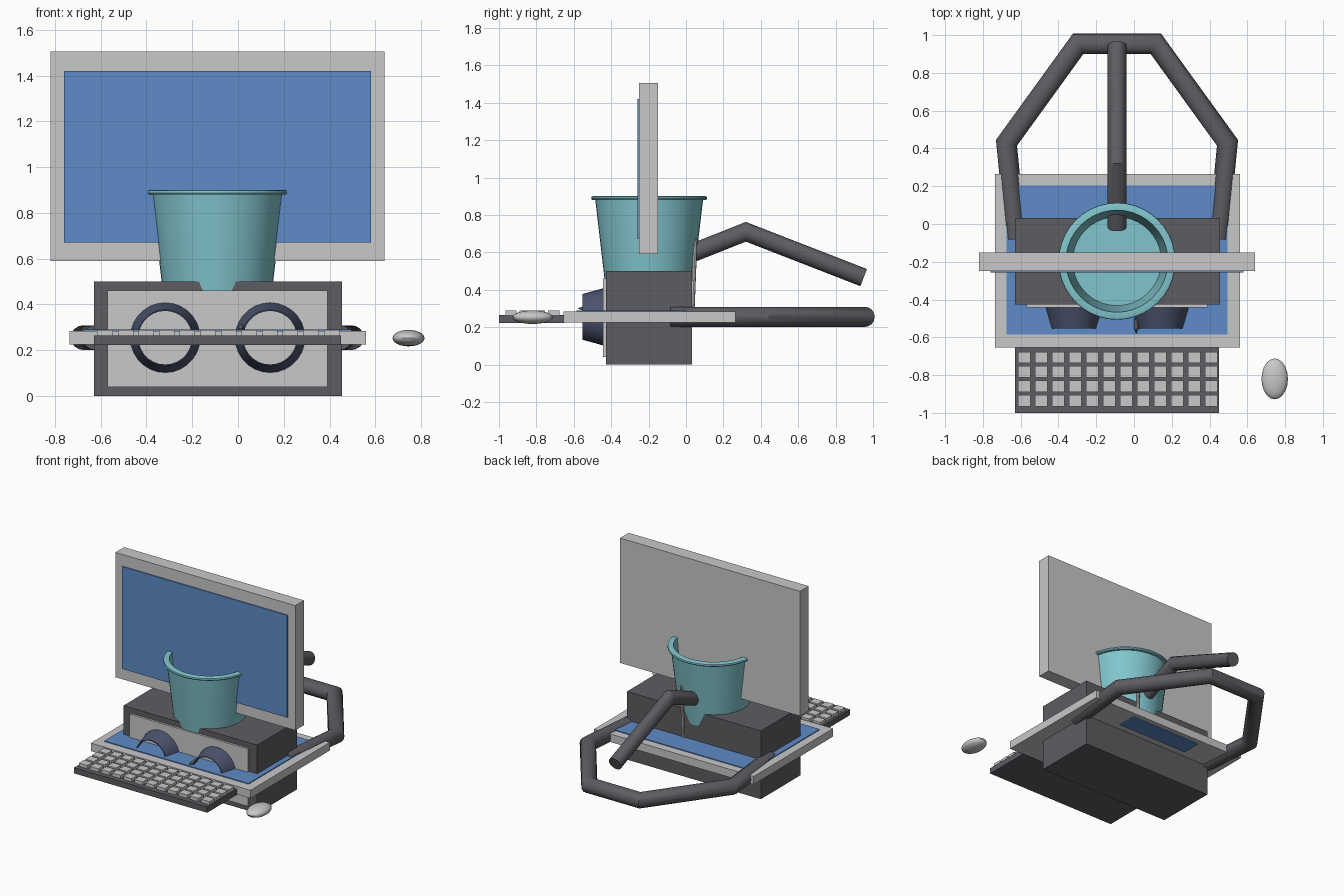
import bpy, bmesh, math
from mathutils import Vector, Matrix

if "Cube" in bpy.data.objects:
    bpy.data.objects.remove(bpy.data.objects["Cube"], do_unlink=True)


def material(name, rgb):
    m = bpy.data.materials.new(name)
    m.use_nodes = True
    m.diffuse_color = (*rgb, 1)
    m.node_tree.nodes["Principled BSDF"].inputs["Base Color"].default_value = (*rgb, 1)
    return m


light = material("light grey", (0.58, 0.58, 0.59))
dark = material("dark grey", (0.11, 0.107, 0.12))
blue = material("screen blue", (0.11, 0.26, 0.57))
teal = material("teal", (0.22, 0.56, 0.61))
navy = material("slate navy", (0.07, 0.085, 0.15))

MID = -0.09  # shared centre line of the machine


def finish(name, bm, mat, smooth=False):
    bmesh.ops.recalc_face_normals(bm, faces=bm.faces)
    mesh = bpy.data.meshes.new(name)
    bm.to_mesh(mesh)
    bm.free()
    mesh.materials.append(mat)
    ob = bpy.data.objects.new(name, mesh)
    bpy.context.collection.objects.link(ob)
    if smooth:
        bpy.ops.object.select_all(action="DESELECT")
        ob.select_set(True)
        bpy.context.view_layer.objects.active = ob
        bpy.ops.object.shade_smooth_by_angle(angle=math.radians(35))
    return ob


def add_box(bm, x, y, z):
    size = Matrix.Diagonal((x[1] - x[0], y[1] - y[0], z[1] - z[0], 1))
    mid = Matrix.Translation((sum(x) / 2, sum(y) / 2, sum(z) / 2))
    bmesh.ops.create_cube(bm, size=1, matrix=mid @ size)


def box(name, x, y, z, mat):
    bm = bmesh.new()
    add_box(bm, x, y, z)
    return finish(name, bm, mat)


def lathe(name, profile, mat, matrix, closed=False, steps=40):
    """Spin a (radius, height) profile around z, then place it."""
    bm = bmesh.new()
    verts = [bm.verts.new((r, 0, h)) for r, h in profile]
    pairs = list(zip(verts, verts[1:]))
    if closed:
        pairs.append((verts[-1], verts[0]))
    edges = [bm.edges.new(p) for p in pairs]
    bmesh.ops.spin(bm, geom=verts + edges, axis=(0, 0, 1), cent=(0, 0, 0),
                   angle=math.tau, steps=steps)
    bmesh.ops.remove_doubles(bm, verts=bm.verts, dist=0.0001)
    bmesh.ops.transform(bm, matrix=matrix, verts=bm.verts)
    return finish(name, bm, mat, True)


def tube(name, path, radius, mat, sides=16):
    """Round tube with mitred corners along a path."""
    pts = [Vector(p) for p in path]
    dirs = [(b - a).normalized() for a, b in zip(pts, pts[1:])]
    turn = dirs[0].to_track_quat("Z", "Y")
    ring = [pts[0] + turn @ Vector((radius * math.cos(math.tau * i / sides),
                                    radius * math.sin(math.tau * i / sides), 0))
            for i in range(sides)]
    bm = bmesh.new()
    rows = [[bm.verts.new(c) for c in ring]]
    for i, d in enumerate(dirs):
        nxt = dirs[min(i + 1, len(dirs) - 1)]
        n = (d + nxt).normalized()
        ring = [c + d * ((pts[i + 1] - c).dot(n) / d.dot(n)) for c in ring]
        rows.append([bm.verts.new(c) for c in ring])
    for a, b in zip(rows, rows[1:]):
        for i in range(sides):
            j = (i + 1) % sides
            bm.faces.new((a[i], a[j], b[j], b[i]))
    bm.faces.new(rows[0])
    bm.faces.new(rows[-1])
    return finish(name, bm, mat, True)


# Monitor
box("monitor_case", (-0.82, 0.64), (-0.25, -0.15), (0.59, 1.505), light)
box("monitor_screen", (-0.76, 0.58), (-0.258, -0.249), (0.67, 1.42), blue)

# Base box with front panel and two open speaker horns
box("base_box", (-0.63, 0.455), (-0.427, 0.033), (0, 0.5), dark)
box("speaker_panel", (-0.57, 0.39), (-0.443, -0.42), (0.04, 0.46), light)
horn = [(0.153, 0), (0.122, 0.112), (0.117, 0.112), (0.146, 0)]
for side, x in (("right", -0.318), ("left", 0.14)):
    lathe(side + "_speaker_horn", horn, navy,
          Matrix.Translation((x, -0.442, 0.255)) @ Matrix.Rotation(math.pi / 2, 4, "X"),
          closed=True, steps=28)

# Flat tablet around the base
box("tablet_case", (-0.735, 0.56), (-0.655, 0.265), (0.225, 0.284), light)
box("tablet_screen", (-0.675, 0.495), (-0.585, 0.205), (0.282, 0.29), blue)
box("tablet_underside_plate", (-0.38, 0.2), (0.09, 0.23), (0.217, 0.226), blue)

# Keyboard with a grid of keys
box("keyboard_base", (-0.63, 0.45), (-1, -0.65), (0.222, 0.264), dark)
keys = bmesh.new()
for col in range(12):
    for row in range(4):
        x = -0.615 + col * 0.09
        y = -0.965 + row * 0.076
        add_box(keys, (x, x + 0.068), (y, y + 0.06), (0.26, 0.288))
finish("keyboard_keys", keys, light)

# Mouse
bm = bmesh.new()
bmesh.ops.create_uvsphere(bm, u_segments=20, v_segments=12, radius=1,
                          matrix=Matrix.Translation((0.745, -0.82, 0.253))
                          @ Matrix.Diagonal((0.07, 0.108, 0.036, 1)))
finish("mouse", bm, light, True)

# Bucket with a rolled rim
bucket = [(0, 0.4), (0.232, 0.4), (0.288, 0.88), (0.305, 0.88), (0.31, 0.887),
          (0.308, 0.897), (0.3, 0.9), (0.27, 0.9), (0.235, 0.52), (0, 0.52)]
lathe("bucket", bucket, teal, Matrix.Translation((MID, -0.197, 0)))

# Tubular rear frame, mirrored about the centre line
half = [(0.535, -0.08), (0.585, 0.43), (0.205, 0.955)]
frame = [(MID + x, y, 0.255) for x, y in half]
frame += [(MID - x, y, 0.255) for x, y in reversed(half)]
tube("rear_frame", frame, 0.054, dark)

# Bent arm rising from the bucket
tube("rear_arm", [(MID, -0.02, 0.575), (MID, 0.32, 0.71), (MID, 0.95, 0.465)], 0.049, dark)

# Thin rod behind the base and a small stylus tip in front
tube("rear_rod", [(0, 0.035, 0.29), (0, 0.05, 0.67)], 0.011, light, 8)
lathe("stylus_tip", [(0, 0.08), (0.012, 0.05), (0.012, 0), (0, 0)], dark,
      Matrix.Translation((0.012, -0.5, 0.3)) @ Matrix.Rotation(math.pi / 2, 4, "X"), steps=10)
